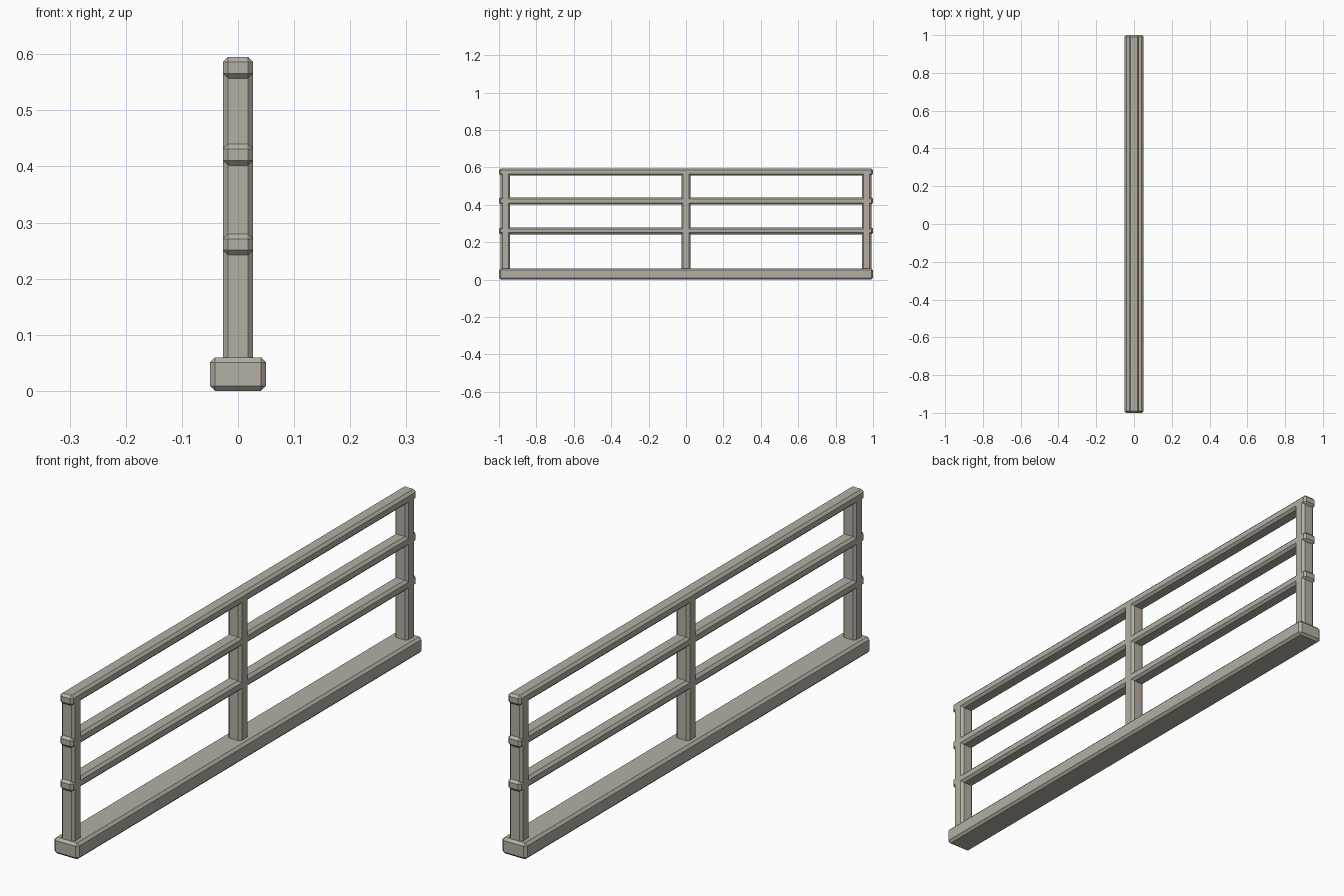
import bpy
import bmesh
from mathutils import Vector

cube = bpy.data.objects.get("Cube")
if cube:
    bpy.data.objects.remove(cube, do_unlink=True)

# Weathered grey-beige paint
paint = bpy.data.materials.new("warm_grey")
paint.use_nodes = True
colour = (0.46, 0.43, 0.37, 1)
paint.diffuse_color = colour
paint.node_tree.nodes["Principled BSDF"].inputs["Base Color"].default_value = colour


def chamfered_bar(name, low, high, chamfer):
    """Box between two corners with flat chamfers on every edge."""
    low, high = Vector(low), Vector(high)
    size, centre = high - low, (low + high) / 2
    bm = bmesh.new()
    bmesh.ops.create_cube(bm, size=1)
    bmesh.ops.scale(bm, vec=size, verts=bm.verts)
    bmesh.ops.bevel(bm, geom=bm.edges[:], offset=chamfer, segments=1,
                    affect='EDGES', profile=0.5)
    mesh = bpy.data.meshes.new(name)
    bm.to_mesh(mesh)
    bm.free()
    mesh.materials.append(paint)
    obj = bpy.data.objects.new(name, mesh)
    obj.location = centre
    bpy.context.collection.objects.link(obj)
    return obj


HALF = 0.027      # half thickness of rails and posts
CHAMFER = 0.009

# Kerb along the ground
chamfered_bar("base_beam", (-0.05, -1, 0), (0.05, 1, 0.06), CHAMFER)

# Three long rails
for name, top in (("lower_rail", 0.28), ("middle_rail", 0.44), ("top_rail", 0.595)):
    chamfered_bar(name, (-HALF, -1, top - 0.038), (HALF, 1, top), CHAMFER)

# Uprights, sunk into the base
for name, y in (("front_post", -0.966), ("centre_post", 0), ("back_post", 0.966)):
    chamfered_bar(name, (-HALF, y - 0.025, 0.03), (HALF, y + 0.025, 0.595), CHAMFER)
